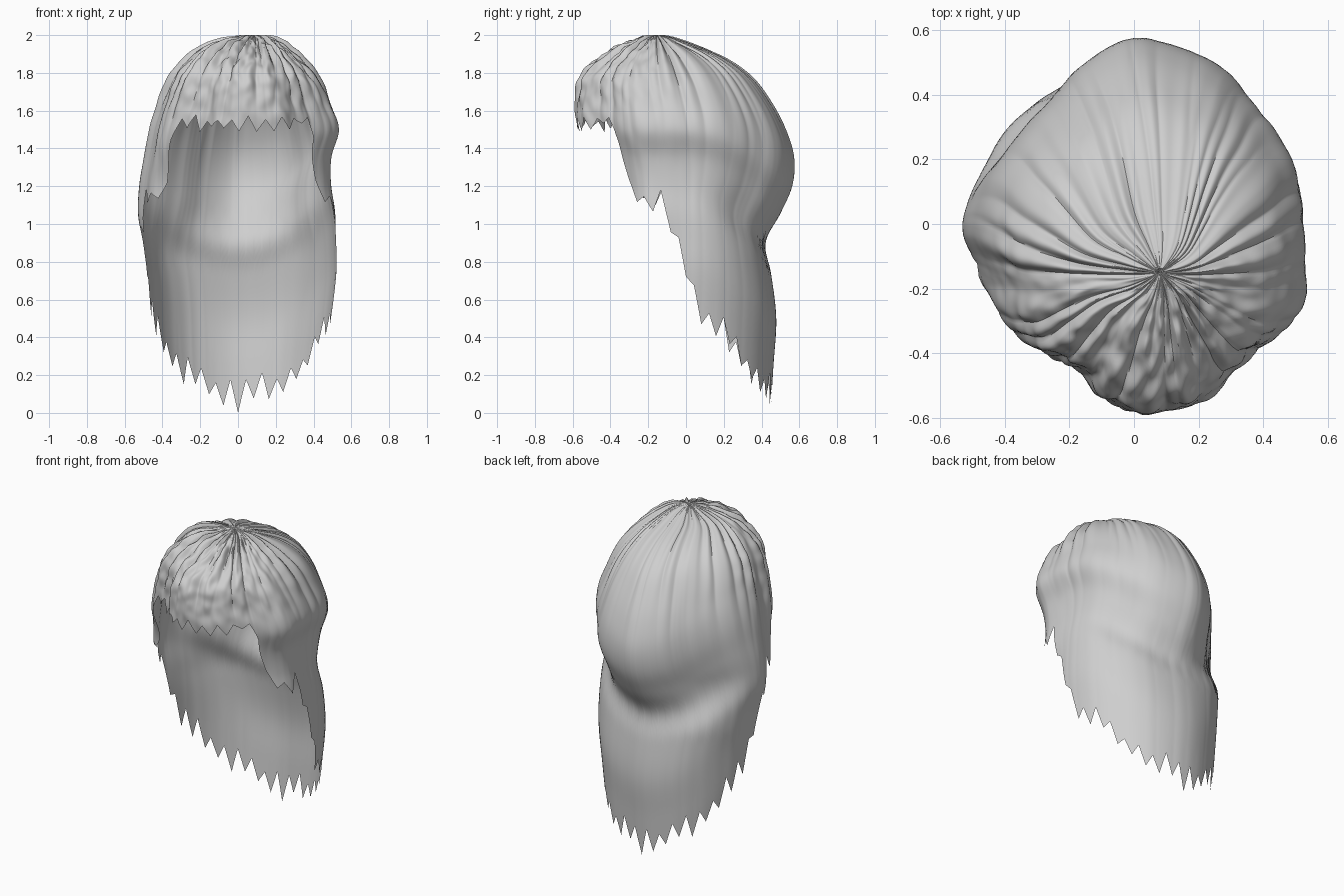
import bpy, bmesh, math, random
from mathutils import Vector, noise

cube = bpy.data.objects.get("Cube")
if cube:
    bpy.data.objects.remove(cube, do_unlink=True)
random.seed(4)

# Outline of the hair at each height: z, right side, left side, front, back
OUTLINE = [
    (2.0, .08, .08, -.15, -.15), (1.985, -.03, .18, -.24, -.06),
    (1.95, -.16, .24, -.32, .04), (1.88, -.27, .33, -.44, .21),
    (1.78, -.36, .42, -.55, .35), (1.65, -.42, .48, -.575, .45),
    (1.5, -.47, .53, -.57, .53), (1.35, -.5, .49, -.54, .575),
    (1.2, -.525, .49, -.5, .565), (1.05, -.53, .515, -.48, .5),
    (.9, -.5, .52, -.45, .42), (.75, -.48, .52, -.43, .45),
    (.5, -.465, .495, -.4, .48), (.25, -.44, .47, -.4, .465),
    (0, -.42, .45, -.4, .45)]

# Hem height by degrees away from the middle of the fringe
HEM = [(0, 1.47), (46, 1.49), (50, 1.42), (54, 1.14), (64, 1.09), (75, 1.02),
       (84, .84), (93, .64), (99, .45), (115, .38), (125, .24), (135, .17),
       (150, .1), (165, .04), (180, 0)]

# Fullness of the cap by degrees round the head, from the left side
FULLNESS = [(0, .98), (28, .97), (43, .95), (55, .99), (90, 1), (114, .92),
            (129, .86), (150, .89), (165, .96), (180, 1), (195, .95),
            (211, 1), (220, .95), (241, .87), (258, .97), (270, 1),
            (291, 1.04), (300, 1.02), (317, .96), (327, 1.04), (336, 1.08),
            (360, .98)]

HALF_TEETH, STEPS, ROWS = 72, 6, 70
COLS = HALF_TEETH * STEPS


def lerp_table(table, x):
    for (x0, y0), (x1, y1) in zip(table, table[1:]):
        if x <= x1:
            return y0 + (y1 - y0) * (x - x0) / (x1 - x0)
    return table[-1][1]


def ease(u):
    u = min(1, max(0, u))
    return u * u * (3 - 2 * u)


def smooth_curve(column):
    """Smooth curve through one outline column, by root of depth below crown."""
    knots = [(math.sqrt(2 - row[0]), row[column]) for row in OUTLINE]
    last = len(knots) - 1

    def slope(i):
        a, b = knots[max(i - 1, 0)], knots[min(i + 1, last)]
        return (b[1] - a[1]) / (b[0] - a[0])

    def value(s):
        i = 0
        while i < last - 1 and s > knots[i + 1][0]:
            i += 1
        (s0, v0), (s1, v1) = knots[i], knots[i + 1]
        h = s1 - s0
        u = min(1, (s - s0) / h)
        return (v0 + (v1 - v0) * ease(u) + h * slope(i) * u * (1 - u) ** 2
                - h * slope(i + 1) * u * u * (1 - u))
    return value


right, left, front, back = [smooth_curve(c) for c in (1, 2, 3, 4)]


def fullness(angle, z):
    """Uneven bulges of the cap, and the right front lock tucked inward."""
    degrees = math.degrees(angle) % 360
    bulge = sum(lerp_table(FULLNESS, (degrees + d) % 360) for d in (-4, 0, 4)) / 3
    cap = ease((z - .8) / .35) * (1 - .5 * ease((z - 1.6) / .35))
    tuck = ease(1 - abs(degrees - 222) / 22) * ease((1.45 - z) / .3)
    return 1 + (bulge - 1) * cap - .16 * tuck


def surface(angle, s):
    k = ease(s / .85)
    cx, cy = .08 * (1 - k), -.15 * (1 - k)
    c, n = math.cos(angle), math.sin(angle)
    # The crease under the cap sits low at the back and climbs to the sides
    side_s = math.sqrt(max(0, s * s - .3 * k * k * max(0, n) ** 2))
    back_s = math.sqrt(s * s + .25 * k * k * c * c)
    rx = (left(side_s) if c > 0 else right(side_s)) - cx
    ry = (back(back_s) if n > 0 else front(s)) - cy
    z = 2 - s * s
    full = fullness(angle, z)
    return Vector((cx + rx * abs(c) * full, cy + ry * abs(n) * full, z))


def hem_node(i):
    """Pointed tips on even nodes, notches between them on odd ones."""
    angle = 2 * math.pi * i / HALF_TEETH
    away = abs((math.degrees(angle) + 90 + 180) % 360 - 180)
    height = lerp_table(HEM, away)
    if i % 2:
        height += random.uniform(.06, .1) if away < 70 else random.uniform(.09, .18)
    elif away < 178:
        height += random.uniform(0, .06)
    return height


def strand_relief(angle, s):
    """Raised locks with creases between them, fading toward the ends."""
    c, n = math.cos(angle), math.sin(angle)
    rise = min(1, s / .22)
    fade = 1 - .9 * ease((s - .4) / .5)
    soft = 1 - .55 * ease(n + .3)
    locks = abs(noise.noise(Vector((c * 6, n * 6, s * .7)))) * 2 - .45
    broad = noise.noise(Vector((c * 2.5, n * 2.5, s + 7)))
    wisps = noise.noise(Vector((c * 9, n * 9, s * 16))) * max(0, .35 - n)
    return rise * fade * (.026 * soft * locks + .014 * wisps) + .008 * broad * min(1, s / .5)


# Hair shell: strands run from the crown down to a ragged hem
nodes = [hem_node(i) for i in range(HALF_TEETH)]
bm = bmesh.new()
crown = bm.verts.new((.08, -.15, 1.98))
strands, depth = [], {}
for j in range(COLS):
    angle = 2 * math.pi * j / COLS
    i, f = divmod(j, STEPS)
    f /= STEPS
    hem = nodes[i] * (1 - f) + nodes[(i + 1) % HALF_TEETH] * f
    reach = math.sqrt(2 - hem)
    strand = []
    for r in range(1, ROWS + 1):
        s = reach * r / ROWS
        v = bm.verts.new(surface(angle, s))
        depth[v] = (angle, s)
        strand.append(v)
    strands.append(strand)

for j, a in enumerate(strands):
    b = strands[(j + 1) % COLS]
    bm.faces.new((crown, a[0], b[0]))
    for r in range(ROWS - 1):
        bm.faces.new((a[r], a[r + 1], b[r + 1], b[r]))

# Press the locks into the shell along its normals
bm.normal_update()
for v, (angle, s) in depth.items():
    v.co += v.normal * strand_relief(angle, s)
    v.co.z = min(2, max(0, v.co.z))

mesh = bpy.data.meshes.new("hair")
bm.to_mesh(mesh)
bm.free()
hair = bpy.data.objects.new("hair", mesh)
bpy.context.collection.objects.link(hair)

# Plain light grey
grey = bpy.data.materials.new("light_grey")
grey.use_nodes = True
colour = (.62, .62, .62, 1)
grey.diffuse_color = colour
grey.node_tree.nodes["Principled BSDF"].inputs["Base Color"].default_value = colour
mesh.materials.append(grey)

bpy.context.view_layer.objects.active = hair
hair.select_set(True)
bpy.ops.object.shade_smooth_by_angle(angle=math.radians(50))
